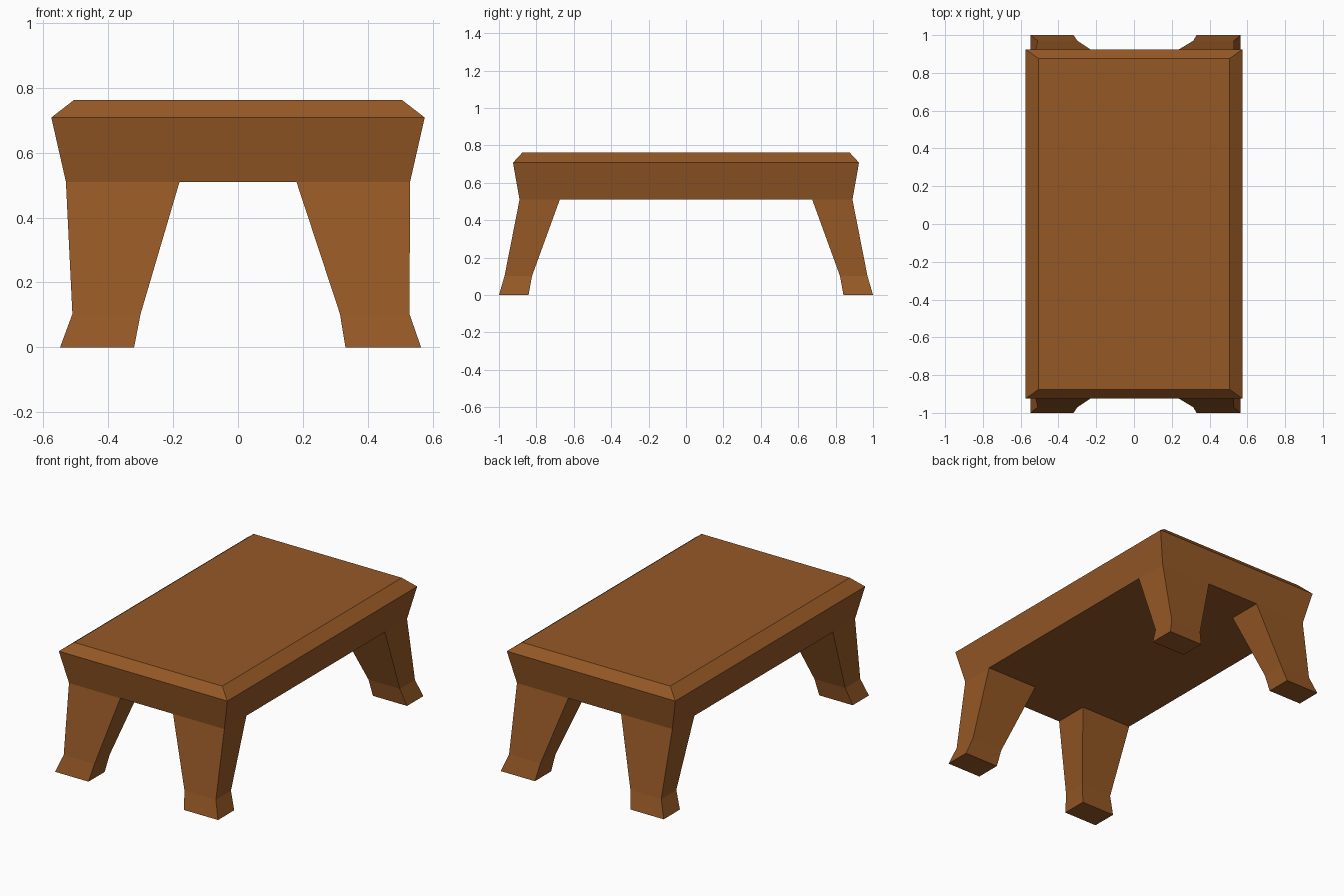
import bpy, bmesh

if "Cube" in bpy.data.objects:
    bpy.data.objects.remove(bpy.data.objects["Cube"])

wood = bpy.data.materials.new("brown wood")
wood.diffuse_color = (0.30, 0.098, 0.019, 1.0)
wood.use_nodes = True
wood.node_tree.nodes["Principled BSDF"].inputs["Base Color"].default_value = wood.diffuse_color


def loft(name, sections, cap_top=True):
    """Stack rectangular sections (x0, x1, y0, y1, z) from bottom to top."""
    bm = bmesh.new()
    rings = [[bm.verts.new(p) for p in ((x0, y0, z), (x1, y0, z), (x1, y1, z), (x0, y1, z))]
             for x0, x1, y0, y1, z in sections]
    for low, high in zip(rings, rings[1:]):
        for i in range(4):
            j = (i + 1) % 4
            bm.faces.new((low[i], low[j], high[j], high[i]))
    bm.faces.new(rings[0][::-1])
    if cap_top:
        bm.faces.new(rings[-1])
    bmesh.ops.recalc_face_normals(bm, faces=bm.faces)
    mesh = bpy.data.meshes.new(name)
    bm.to_mesh(mesh)
    bm.free()
    mesh.materials.append(wood)
    obj = bpy.data.objects.new(name, mesh)
    bpy.context.collection.objects.link(obj)
    return obj


# Thick table top: flared sides and a bevelled upper rim
loft("table_top", [(-hx, hx, -hy, hy, z) for hx, hy, z in
                   ((0.53, 0.89, 0.51), (0.575, 0.925, 0.708), (0.505, 0.875, 0.762))])

# Splayed legs with flared feet: (inner x, outer x, inner y, outer y, z)
left = [(0.32, 0.548, 0.842, 1.0, 0.0), (0.30, 0.51, 0.823, 0.97, 0.103), (0.18, 0.53, 0.675, 0.89, 0.51)]
right = [(0.331, 0.564, 0.842, 1.0, 0.0), (0.314, 0.528, 0.823, 0.97, 0.103), (0.18, 0.53, 0.675, 0.89, 0.51)]

for side, sx, profile in (("left", -1, left), ("right", 1, right)):
    for end, sy in (("front", -1), ("back", 1)):
        # The open leg top meets the underside of the table
        loft(f"{end}_{side}_leg",
             [(*sorted((sx * xi, sx * xo)), *sorted((sy * yi, sy * yo)), z)
              for xi, xo, yi, yo, z in profile], cap_top=False)
